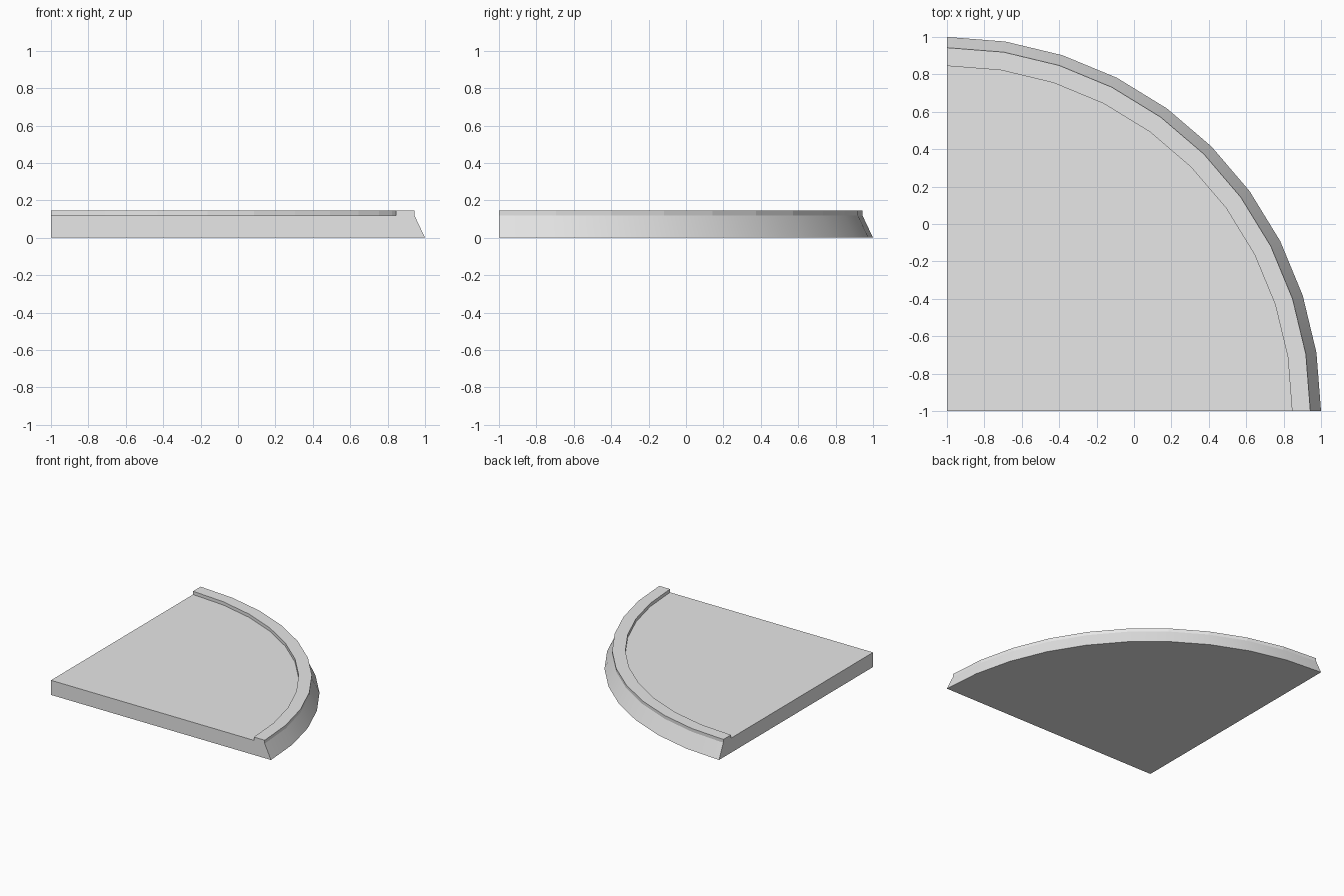
import bpy, bmesh, math

if "Cube" in bpy.data.objects:
    bpy.data.objects.remove(bpy.data.objects["Cube"], do_unlink=True)

grey = bpy.data.materials.new("light grey")
grey.use_nodes = True
colour = (0.8, 0.8, 0.8, 1)
grey.diffuse_color = colour
grey.node_tree.nodes["Principled BSDF"].inputs["Base Color"].default_value = colour

# Cross-section of the slab: radius and height, from the axis out and back
FLOOR, TOP = 0.12, 0.147
profile = [(0, 0), (2, 0), (1.943, FLOOR), (1.943, TOP),
           (1.845, TOP), (1.845, FLOOR), (0, FLOOR)]

# Sweep the cross-section a quarter turn about the corner
bm = bmesh.new()
first = [bm.verts.new((r - 1, -1, z)) for r, z in profile]
edges = [bm.edges.new(pair) for pair in zip(first, first[1:])]
swept = bmesh.ops.spin(bm, geom=first + edges, cent=(-1, -1, 0), axis=(0, 0, 1),
                       angle=math.pi / 2, steps=10, use_duplicate=False)
last_edges = [g for g in swept["geom_last"] if isinstance(g, bmesh.types.BMEdge)]

# Close the two straight sides
bm.faces.new(first)
last = [v for v in swept["geom_last"] if isinstance(v, bmesh.types.BMVert)]
ends = [v for v in last if sum(e in last_edges for e in v.link_edges) == 1]
bm.edges.new(ends)
loop = [ends[0]]
while len(loop) < len(last):
    loop.append(next(e.other_vert(loop[-1]) for e in loop[-1].link_edges
                     if e in last_edges and e.other_vert(loop[-1]) not in loop))
bm.faces.new(loop)
bmesh.ops.remove_doubles(bm, verts=bm.verts, dist=0.0001)
bmesh.ops.recalc_face_normals(bm, faces=bm.faces)

# Join the flat pieces of floor, rim top and underside
bmesh.ops.dissolve_limit(bm, angle_limit=0.01, verts=bm.verts, edges=bm.edges)
bmesh.ops.recalc_face_normals(bm, faces=bm.faces)

# Smooth only the sloping outer skirt
for f in bm.faces:
    f.smooth = 0.1 < f.normal.z < 0.9
for e in bm.edges:
    e.smooth = all(f.smooth for f in e.link_faces)

mesh = bpy.data.meshes.new("quarter_round_slab")
bm.to_mesh(mesh)
bm.free()
mesh.materials.append(grey)
slab = bpy.data.objects.new("quarter_round_slab", mesh)
bpy.context.collection.objects.link(slab)
